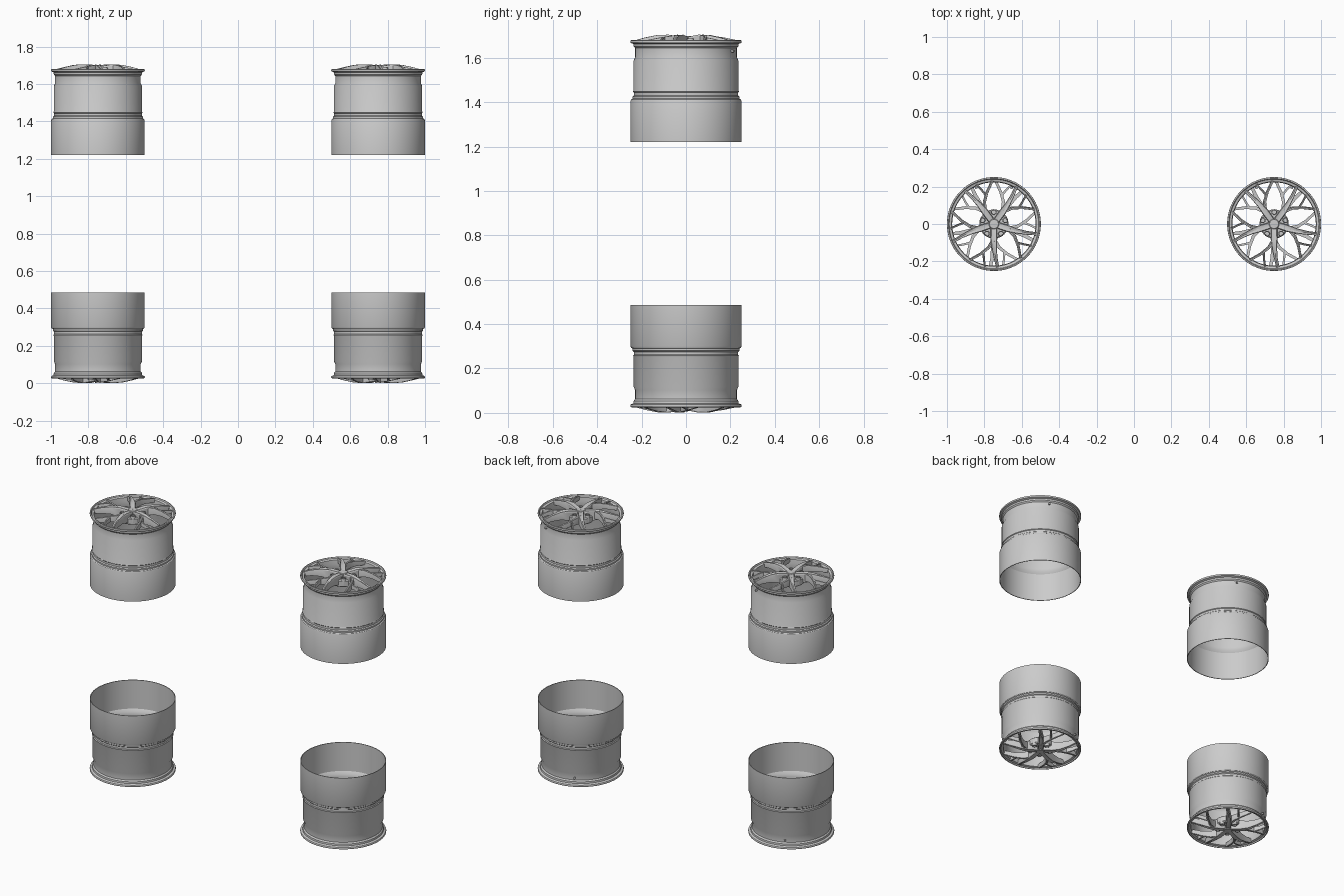
import bpy, bmesh
from math import sin, cos, pi, radians
from mathutils import Matrix

if "Cube" in bpy.data.objects:
    bpy.data.objects.remove(bpy.data.objects["Cube"])

HEIGHT, OFFSET, SEG = 1.705, 0.749, 96
parts = []


def finish(bm, name, angle=30):
    bmesh.ops.recalc_face_normals(bm, faces=bm.faces)
    me = bpy.data.meshes.new(name)
    bm.to_mesh(me)
    bm.free()
    ob = bpy.data.objects.new(name, me)
    bpy.context.collection.objects.link(ob)
    bpy.ops.object.select_all(action='DESELECT')
    ob.select_set(True)
    bpy.context.view_layer.objects.active = ob
    bpy.ops.object.shade_smooth_by_angle(angle=radians(angle))
    parts.append(ob)


def lathe(bm, profile, seg=SEG, centre=(0, 0)):
    # closed (radius, z) profile turned about a vertical axis
    rings = [[bm.verts.new((centre[0] + r * cos(2 * pi * i / seg),
                            centre[1] + r * sin(2 * pi * i / seg), z))
              for r, z in profile] for i in range(seg)]
    n = len(profile)
    for i in range(seg):
        a, b = rings[i], rings[(i + 1) % seg]
        for j in range(n):
            k = (j + 1) % n
            bm.faces.new((a[j], a[k], b[k], b[j]))


def disc(bm, r, z0, z1, centre=(0, 0), seg=32):
    bmesh.ops.create_cone(bm, cap_ends=True, segments=seg, radius1=r, radius2=r, depth=z1 - z0,
                          matrix=Matrix.Translation((*centre, (z0 + z1) / 2)))


def beam(bm, stations, base):
    # stations: radius, angle, face z, back z, width; shallow groove along the face
    pts = [(r * cos(radians(base + a)), r * sin(radians(base + a))) for r, a, *_ in stations]
    rings = []
    for i, (r, a, zf, zb, w) in enumerate(stations):
        p, q = pts[max(i - 1, 0)], pts[min(i + 1, len(pts) - 1)]
        dx, dy = q[0] - p[0], q[1] - p[1]
        length = (dx * dx + dy * dy) ** 0.5
        nx, ny = -dy / length, dx / length
        section = [(-w * .4, zf), (0, zf + .003), (w * .4, zf),
                   (w * .5, zf + .006), (w * .5, zb), (-w * .5, zb), (-w * .5, zf + .006)]
        rings.append([bm.verts.new((pts[i][0] + nx * s, pts[i][1] + ny * s, z)) for s, z in section])
    for a, b in zip(rings, rings[1:]):
        for j in range(7):
            k = (j + 1) % 7
            bm.faces.new((a[j], a[k], b[k], b[j]))
    bm.faces.new(rings[0])
    bm.faces.new(rings[-1])


# Rim barrel: wide open sleeve, bead ridges, well and outer lip
bm = bmesh.new()
lathe(bm, [(.250, .485), (.250, .300), (.247, .293), (.241, .289), (.241, .280),
           (.235, .275), (.235, .262), (.239, .258), (.236, .252), (.236, .118),
           (.229, .102), (.229, .062), (.236, .054), (.237, .043), (.249, .038),
           (.251, .033), (.250, .027), (.243, .025), (.239, .032), (.226, .036),
           (.223, .060), (.223, .100), (.231, .120), (.231, .270), (.235, .286),
           (.245, .301), (.246, .485)])
finish(bm, "rim_barrel")

# Five directional spokes, each with a branch and a short link to the rim
bm = bmesh.new()
for k in range(5):
    base = 270 + 72 * k
    beam(bm, [(.025, 0, .010, .065, .034), (.080, 0, .001, .060, .036),
              (.130, -1, .003, .050, .027), (.185, -3, .014, .050, .020),
              (.232, -5, .027, .055, .017)], base)
    beam(bm, [(.085, 2, .003, .052, .020), (.130, 13, .006, .045, .017),
              (.175, 24, .014, .045, .015), (.232, 34, .027, .052, .014)], base)
    beam(bm, [(.160, 20.5, .013, .042, .012), (.195, 16, .019, .042, .011),
              (.232, 12, .028, .050, .011)], base)
finish(bm, "spokes", 25)

# Hub with centre bore behind the cap
bm = bmesh.new()
lathe(bm, [(.024, .028), (.072, .030), (.078, .036), (.078, .068), (.074, .072), (.024, .072)], 64)
finish(bm, "hub")
bm = bmesh.new()
lathe(bm, [(.001, .007), (.024, .008), (.027, .011), (.027, .040), (.001, .040)], 48)
finish(bm, "centre_cap")

# Lug seats and nuts between the spokes
bm = bmesh.new()
for k in range(5):
    a = radians(90 + 72 * k)
    c = (.064 * cos(a), .064 * sin(a))
    lathe(bm, [(.010, .018), (.014, .018), (.015, .022), (.015, .060), (.010, .060)], 24, c)
    disc(bm, .0075, .022, .050, c, 6)
finish(bm, "lug_nuts")

# Valve stem through the barrel well
bm = bmesh.new()
a = radians(116)
bmesh.ops.create_cone(bm, cap_ends=True, segments=16, radius1=.006, radius2=.006, depth=.030,
                      matrix=Matrix.Translation((.225 * cos(a), .225 * sin(a), .075))
                      @ Matrix.Rotation(a, 4, 'Z') @ Matrix.Rotation(pi / 2, 4, 'Y'))
finish(bm, "valve_stem")

# Four wheels: lower pair face down, upper pair turned over to face up
originals = list(parts)
for label, x, z, turn in (("lower_left", -OFFSET, 0, 0), ("lower_right", OFFSET, 0, 0),
                          ("upper_left", -OFFSET, HEIGHT, pi), ("upper_right", OFFSET, HEIGHT, pi)):
    for ob in originals:
        new = ob if label == "lower_left" else ob.copy()
        if new is not ob:
            bpy.context.collection.objects.link(new)
            new.name = ob.data.name + "_" + label
        new.location = (x, 0, z)
        new.rotation_euler = (0, turn, 0)
for ob in originals:
    ob.name = ob.data.name + "_lower_left"
